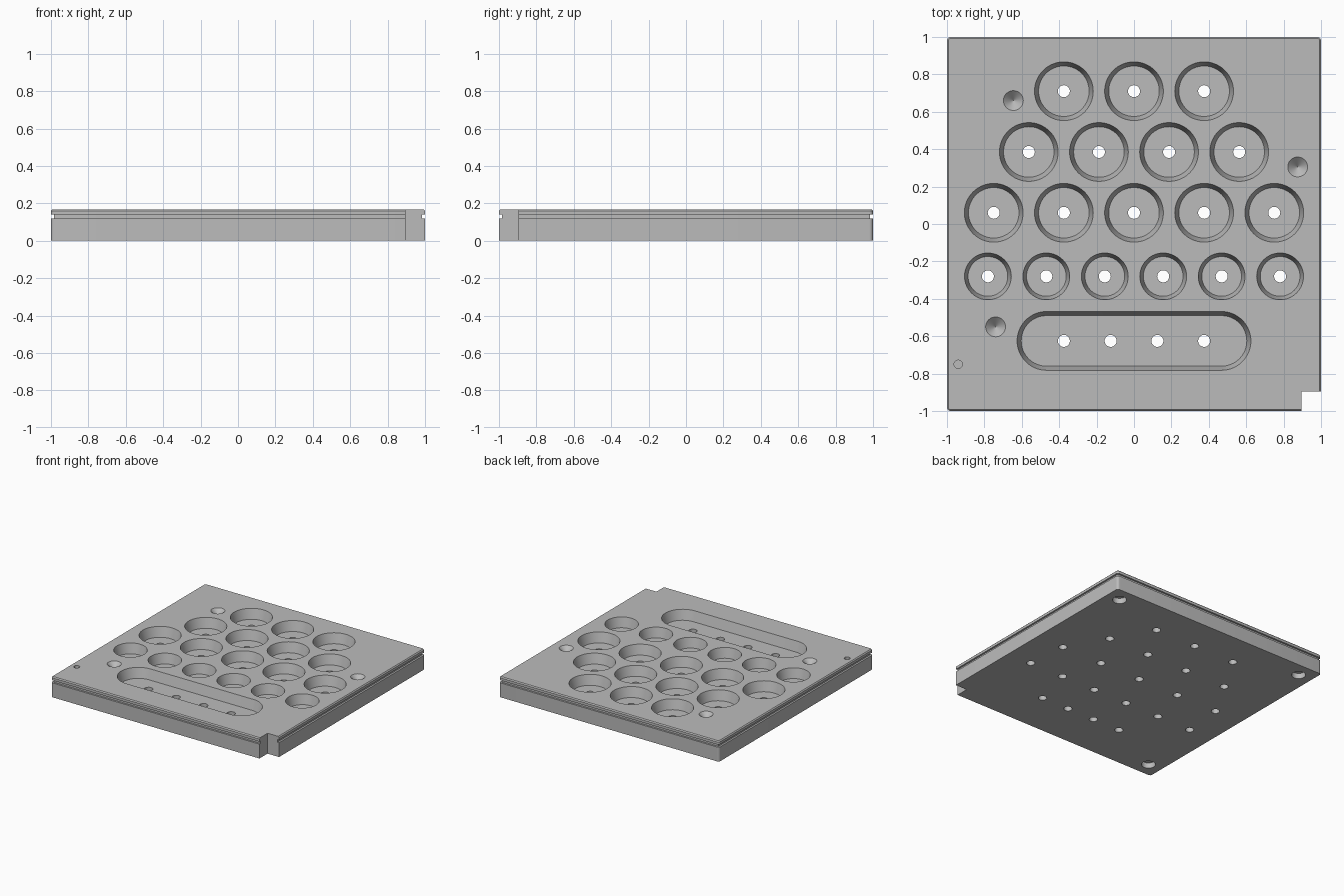
import bpy, bmesh, math

cube = bpy.data.objects.get("Cube")
if cube:
    bpy.data.objects.remove(cube)

TOP, FLOOR = 0.168, 0.088
SEGS = 64

grey = bpy.data.materials.new("plain grey")
grey.use_nodes = True
colour = (0.5, 0.5, 0.5, 1)
grey.diffuse_color = colour
grey.node_tree.nodes["Principled BSDF"].inputs["Base Color"].default_value = colour


def make_object(name, bm):
    bmesh.ops.recalc_face_normals(bm, faces=bm.faces)
    mesh = bpy.data.meshes.new(name)
    bm.to_mesh(mesh)
    bm.free()
    mesh.materials.append(grey)
    obj = bpy.data.objects.new(name, mesh)
    bpy.context.collection.objects.link(obj)
    return obj


def outline(half_x, half_y, radius, centre=(0, 0), segs=SEGS):
    """Rounded rectangle; zero half sizes give a circle."""
    points = []
    quarter = segs // 4
    for k, (sx, sy) in enumerate(((1, 1), (-1, 1), (-1, -1), (1, -1))):
        round_corner = half_x > 0 or half_y > 0
        for i in range(quarter + (1 if round_corner else 0)):
            a = (k + i / quarter) * math.pi / 2
            points.append((centre[0] + sx * half_x + radius * math.cos(a),
                           centre[1] + sy * half_y + radius * math.sin(a)))
    return points


def loft(bm, layers):
    """Closed solid through (outline, z) layers with equal point counts."""
    rings = [[bm.verts.new((x, y, z)) for x, y in pts] for pts, z in layers]
    for low, high in zip(rings, rings[1:]):
        for i in range(len(low)):
            j = (i + 1) % len(low)
            bm.faces.new((low[i], low[j], high[j], high[i]))
    bm.faces.new(rings[0][::-1])
    bm.faces.new(rings[-1])


def cylinder(bm, centre, z0, z1, r0, r1):
    loft(bm, [(outline(0, 0, r0, centre), z0), (outline(0, 0, r1, centre), z1)])


def cut(target, name, bm):
    cutter = make_object(name, bm)
    cutter.hide_render = True
    mod = target.modifiers.new(name, "BOOLEAN")
    mod.operation, mod.solver, mod.object = "DIFFERENCE", "EXACT", cutter
    bpy.context.view_layer.objects.active = target
    bpy.ops.object.modifier_apply(modifier=name)
    bpy.data.objects.remove(cutter)


# Plate with a groove around the rim and a chamfered top edge
bm = bmesh.new()
rim = ((0, 0), (0, 0.118), (0.015, 0.118), (0.015, 0.139), (0, 0.139), (0, 0.16), (0.008, TOP))
loft(bm, [(outline(0.98, 0.98, 0.02 - inset, segs=24), z) for inset, z in rim])
plate = make_object("tray_plate", bm)

# Corner notch with a plain post of wall behind it
bm = bmesh.new()
corner = [(0.895, -1.1), (1.1, -1.1), (1.1, -0.895), (0.895, -0.895)]
loft(bm, [(corner, -0.1), (corner, 0.3)])
cut(plate, "notch_cutter", bm)

# Rows of tapered round wells: count, spacing, y, top radius, floor radius
rows = ((3, 0.375, 0.71, 0.157, 0.135),
        (4, 0.375, 0.385, 0.157, 0.135),
        (5, 0.375, 0.06, 0.157, 0.135),
        (6, 0.3125, -0.28, 0.125, 0.106))
RISE = 2 * TOP - FLOOR
wells, drills = bmesh.new(), []
for count, step, y, r_top, r_floor in rows:
    for i in range(count):
        spot = ((i - (count - 1) / 2) * step, y)
        cylinder(wells, spot, FLOOR, RISE, r_floor, 2 * r_top - r_floor)
        drills.append(spot)

# Long slot with four drain holes
slot = (0, -0.625)
loft(wells, [(outline(0.468, 0, 0.135, slot), FLOOR), (outline(0.468, 0, 0.179, slot), RISE)])
drills += [(-0.375 + 0.25 * i, -0.625) for i in range(4)]
# Merge doubled points where the slot outline meets itself
bmesh.ops.remove_doubles(wells, verts=wells.verts, dist=1e-5)
cut(plate, "well_cutter", wells)

# Drain holes right through, and blind sockets under three corners
bm = bmesh.new()
for spot in drills:
    cylinder(bm, spot, -0.05, 0.12, 0.032, 0.032)
for spot in ((0.88, 0.88), (-0.88, 0.88), (-0.88, -0.88)):
    cylinder(bm, spot, -0.05, 0.045, 0.053, 0.053)

# Conical dimples and a small marker hole on top
for spot in ((-0.645, 0.66), (0.875, 0.305), (-0.74, -0.55)):
    cylinder(bm, spot, TOP - 0.05, TOP + 0.05, 0.0005, 0.1055)
cylinder(bm, (-0.94, -0.75), TOP - 0.02, TOP + 0.05, 0.022, 0.022)
cut(plate, "hole_cutter", bm)

# Smooth round walls, crisp edges
bpy.ops.object.select_all(action="DESELECT")
plate.select_set(True)
bpy.context.view_layer.objects.active = plate
bpy.ops.object.shade_smooth_by_angle(angle=math.radians(30))
